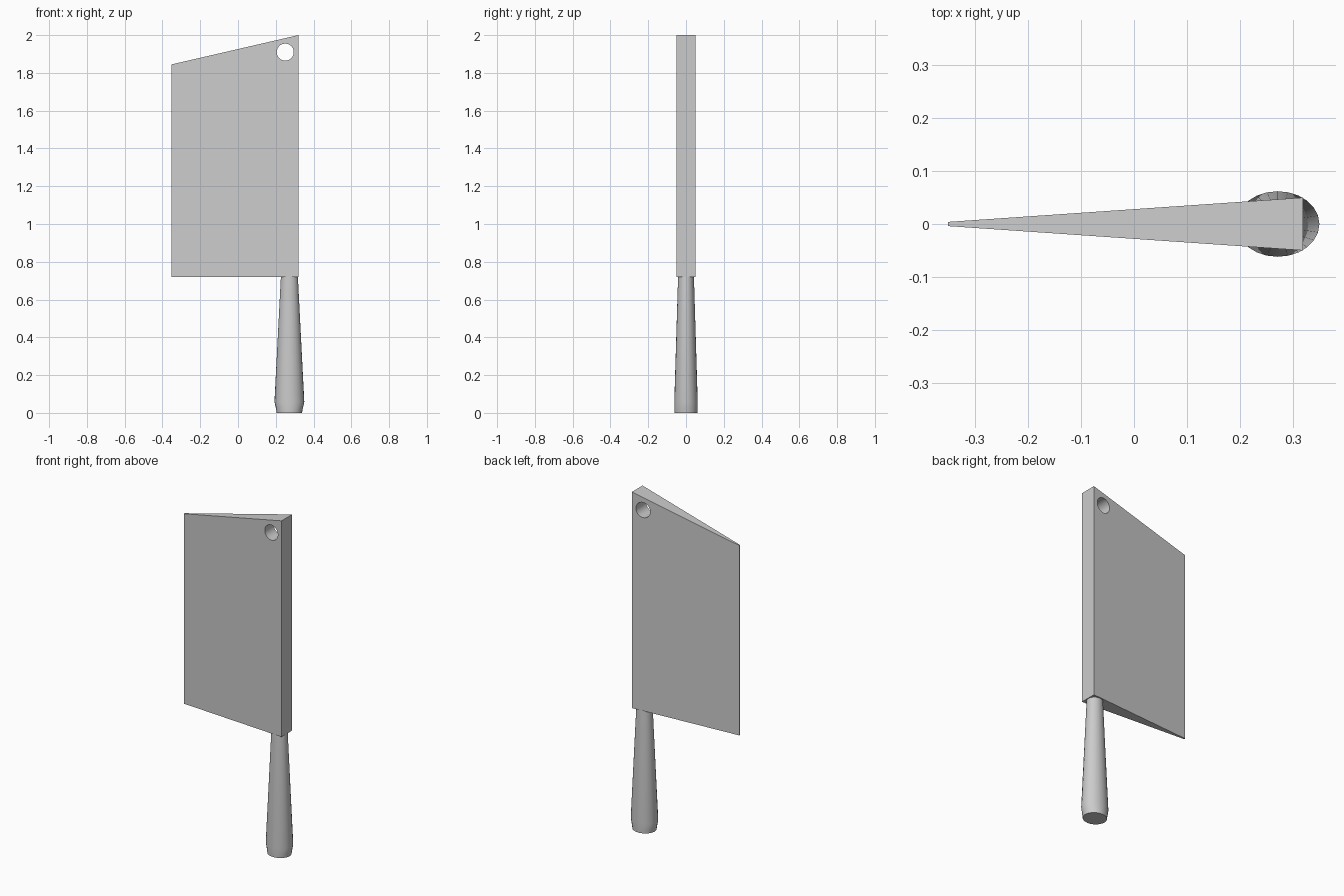
import bpy, bmesh, math

if "Cube" in bpy.data.objects:
    bpy.data.objects.remove(bpy.data.objects["Cube"])


def make_object(name, bm):
    bmesh.ops.recalc_face_normals(bm, faces=bm.faces)
    mesh = bpy.data.meshes.new(name)
    bm.to_mesh(mesh)
    bm.free()
    obj = bpy.data.objects.new(name, mesh)
    bpy.context.collection.objects.link(obj)
    return obj


def smooth(obj, angle):
    bpy.ops.object.select_all(action='DESELECT')
    obj.select_set(True)
    bpy.context.view_layer.objects.active = obj
    bpy.ops.object.shade_smooth_by_angle(angle=math.radians(angle))


# Blade: side outline as (x, z, half thickness), a wedge from spine to edge
outline = [(-0.352, 0.72, 0.004), (0.32, 0.72, 0.05),
           (0.32, 2.0, 0.05), (-0.352, 1.845, 0.004)]
bm = bmesh.new()
front = [bm.verts.new((x, -t, z)) for x, z, t in outline]
back = [bm.verts.new((x, t, z)) for x, z, t in outline]
bm.faces.new(front)
bm.faces.new(back[::-1])
for i in range(4):
    j = (i + 1) % 4
    bm.faces.new((front[i], back[i], back[j], front[j]))
blade = make_object("blade", bm)

# Hanging hole through the blade's upper corner
bpy.ops.mesh.primitive_cylinder_add(vertices=32, radius=0.045, depth=0.4,
                                    location=(0.25, 0, 1.91),
                                    rotation=(math.pi / 2, 0, 0))
cutter = bpy.context.object
cutter.name = "hole_cutter"
cutter.hide_render = True
cut = blade.modifiers.new("hanging_hole", 'BOOLEAN')
cut.operation = 'DIFFERENCE'
cut.solver = 'EXACT'
cut.object = cutter
bpy.context.view_layer.objects.active = blade
bpy.ops.object.modifier_apply(modifier=cut.name)
bpy.data.objects.remove(cutter)
smooth(blade, 30)

# Handle: oval rings as (z, x radius, y radius), flared near the butt
rings = [(0.0, 0.067, 0.061), (0.02, 0.07, 0.062), (0.058, 0.079, 0.062),
         (0.72, 0.045, 0.042)]
SIDES = 24
bm = bmesh.new()
loops = []
for z, rx, ry in rings:
    loops.append([bm.verts.new((0.272 + rx * math.cos(a), ry * math.sin(a), z))
                  for a in (2 * math.pi * k / SIDES for k in range(SIDES))])
for low, high in zip(loops, loops[1:]):
    for k in range(SIDES):
        n = (k + 1) % SIDES
        bm.faces.new((low[k], low[n], high[n], high[k]))
bm.faces.new(loops[0][::-1])
bm.faces.new(loops[-1])
handle = make_object("handle", bm)
smooth(handle, 30)
